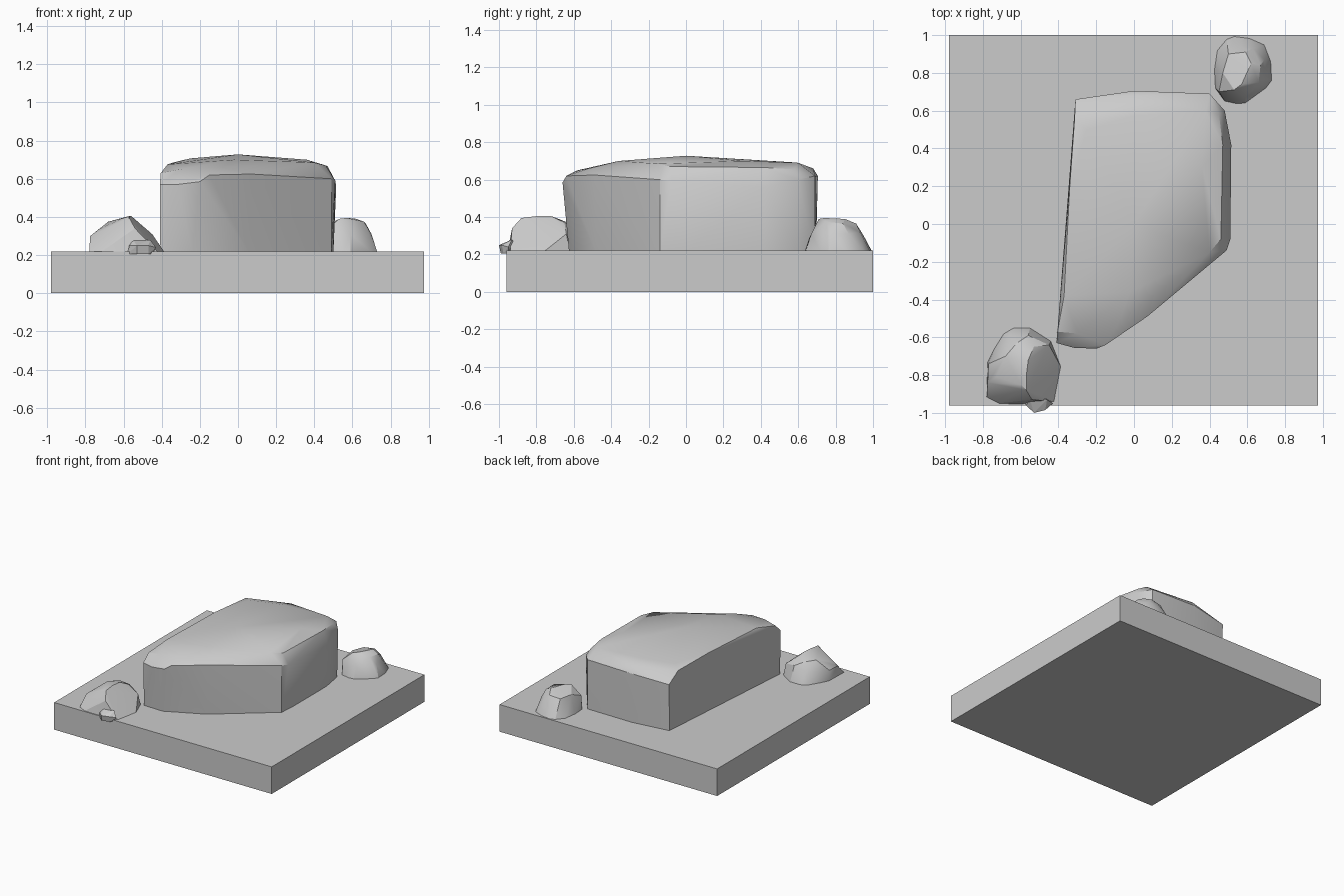
import bpy
import bmesh
import math

stone = bpy.data.materials.new("stone_grey")
stone.diffuse_color = (0.6, 0.6, 0.6, 1)


def hull(name, groups, angle=None):
    """Chiselled solid: convex hull of a handful of corner points."""
    bm = bmesh.new()
    for pts in groups:
        for p in pts:
            bm.verts.new(p)
    res = bmesh.ops.convex_hull(bm, input=bm.verts[:])
    junk = {g for g in res["geom_interior"] + res["geom_unused"]
            if isinstance(g, bmesh.types.BMVert) and g.is_valid}
    bmesh.ops.delete(bm, geom=list(junk), context='VERTS')
    bmesh.ops.dissolve_limit(bm, angle_limit=math.radians(2),
                             verts=bm.verts[:], edges=bm.edges[:])
    bmesh.ops.recalc_face_normals(bm, faces=bm.faces[:])
    me = bpy.data.meshes.new(name)
    bm.to_mesh(me)
    bm.free()
    me.materials.append(stone)
    ob = bpy.data.objects.new(name, me)
    bpy.context.collection.objects.link(ob)
    if angle:
        bpy.ops.object.select_all(action='DESELECT')
        ob.select_set(True)
        bpy.context.view_layer.objects.active = ob
        bpy.ops.object.shade_smooth_by_angle(angle=math.radians(angle))
    return ob


def ring(xy, z):
    return [(x, y, z) for x, y in xy]


# Square plinth
hull("base_slab", [ring([(-.98, -.96), (.975, -.96), (.975, 1), (-.98, 1)], z)
                   for z in (0, .22)])

# Large boulder: foot outline, flared shoulder, worn crown
foot = [(-.41, -.62), (-.24, -.625), (.06, -.48), (.49, -.14), (.50, .0),
        (.50, .42), (.47, .60), (.40, .69), (0, .695), (-.31, .655)]
shoulder = [(-.41, -.63, .57), (-.32, -.655, .57), (-.20, -.66, .585),
            (-.15, -.64, .62), (.07, -.49, .625), (.49, -.14, .60),
            (.51, -.08, .59), (.515, .42, .56), (.48, .60, .60),
            (.40, .69, .62), (0, .705, .62), (-.31, .66, .595)]
crown = [(-.405, -.57, .63), (-.30, -.58, .65), (-.08, -.52, .66),
         (-.37, -.38, .675), (-.02, -.36, .70), (.40, -.15, .685),
         (.46, -.08, .67), (.47, .42, .665), (.45, .58, .655),
         (.38, .60, .69), (.36, .30, .70), (0, 0, .728), (0, .57, .693),
         (0, .68, .66), (-.315, .55, .67), (-.25, .50, .69),
         (-.34, .20, .685), (-.25, .10, .707)]
hull("large_boulder", [ring(foot, .21), shoulder, crown], 30)

# Small rock at the front left, with a chip lying against it
foot = [(-.78, -.92), (-.775, -.73), (-.74, -.66), (-.69, -.58), (-.64, -.55),
        (-.55, -.55), (-.44, -.62), (-.385, -.76), (-.42, -.94), (-.62, -.955),
        (-.72, -.95)]
crown = [(-.775, -.84, .30), (-.77, -.74, .30), (-.73, -.81, .335),
         (-.60, -.85, .395), (-.57, -.88, .395), (-.56, -.72, .405),
         (-.57, -.80, .405), (-.53, -.65, .37), (-.45, -.64, .31),
         (-.68, -.70, .375), (-.62, -.63, .37), (-.56, -.59, .34),
         (-.66, -.60, .31), (-.54, -.93, .34)]
hull("front_rock", [ring(foot, .215), crown], 25)
chip = [(-.58, -.95), (-.53, -.99), (-.47, -.975), (-.45, -.95), (-.52, -.88)]
hull("front_rock_chip", [ring(chip, .205),
                         [(-.57, -.96, .25), (-.53, -1.0, .25),
                          (-.47, -.985, .25), (-.43, -.95, .24),
                          (-.55, -.93, .28), (-.46, -.93, .28)]])

# Small rock at the back right
foot = [(.48, .65), (.55, .635), (.59, .64), (.70, .72), (.73, .76),
        (.725, .86), (.69, .95), (.61, .985), (.53, .995), (.49, .98),
        (.44, .92), (.425, .82), (.43, .72)]
crown = [(.45, .70, .32), (.53, .71, .39), (.57, .74, .395), (.62, .85, .39),
         (.59, .91, .365), (.50, .90, .355), (.47, .80, .36), (.66, .75, .375),
         (.67, .84, .365), (.70, .78, .31), (.69, .87, .31), (.59, .67, .31),
         (.50, .66, .29), (.54, .95, .30), (.63, .93, .32)]
hull("back_rock", [ring(foot, .215), crown], 25)
